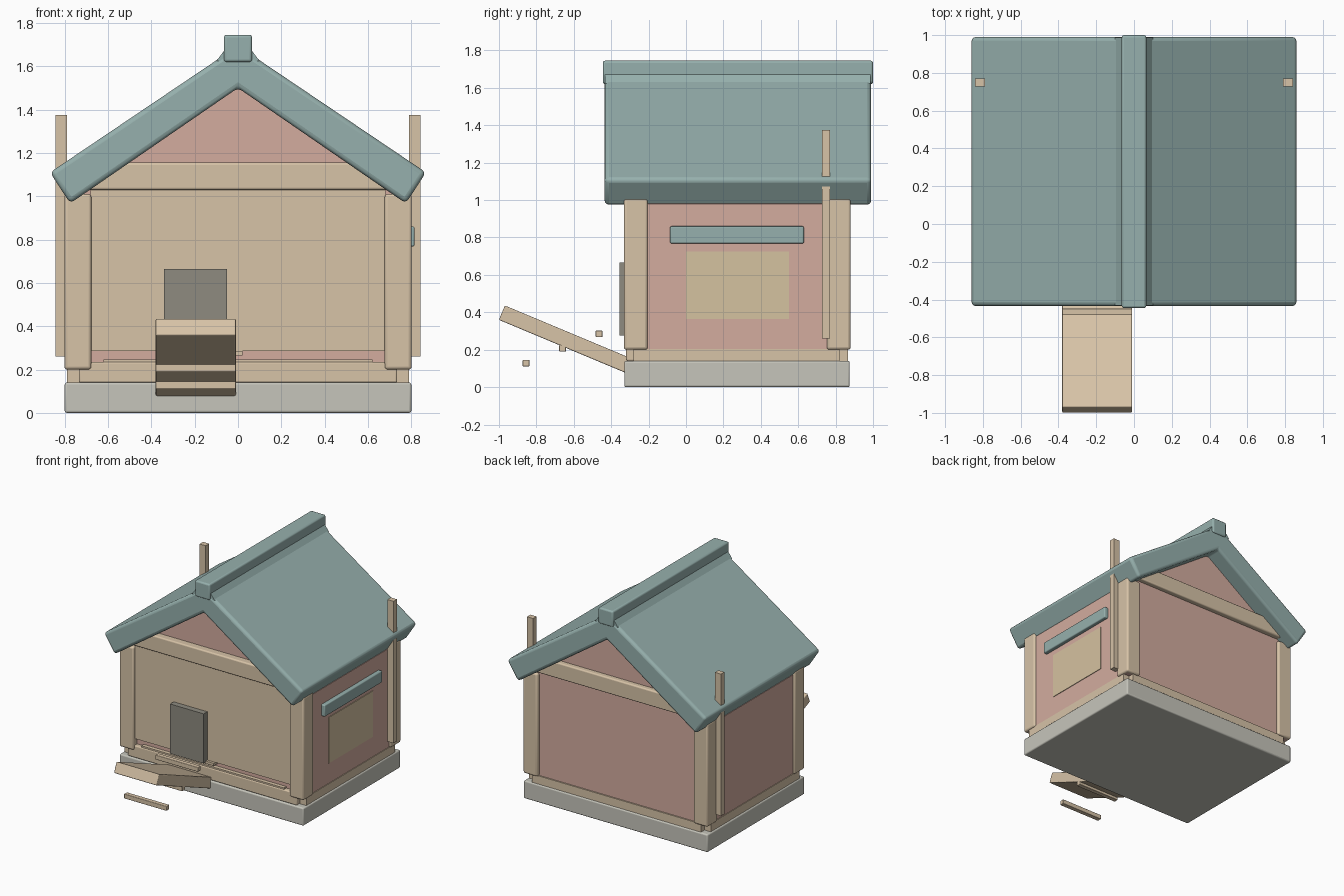
import bpy, bmesh, math
from mathutils import Matrix

cube = bpy.data.objects.get("Cube")
if cube:
    bpy.data.objects.remove(cube, do_unlink=True)


def material(name, rgb):
    lin = [(c / 255 / 12.92) if c < 11 else ((c / 255 + 0.055) / 1.055) ** 2.4 for c in rgb]
    m = bpy.data.materials.new(name)
    m.use_nodes = True
    m.diffuse_color = (*lin, 1)
    bsdf = next(n for n in m.node_tree.nodes if n.type == 'BSDF_PRINCIPLED')
    bsdf.inputs["Base Color"].default_value = (*lin, 1)
    return m


WOOD = material("pale_wood", (215, 195, 167))
ROOF = material("teal_roof", (150, 176, 173))
PINK = material("pink_wall", (211, 172, 159))
STONE = material("grey_stone", (198, 197, 187))
DOOR = material("dark_grey", (142, 139, 128))
GLASS = material("straw_window", (213, 194, 160))


def finish(name, bm, mat, bevel):
    bmesh.ops.recalc_face_normals(bm, faces=bm.faces)
    mesh = bpy.data.meshes.new(name)
    bm.to_mesh(mesh)
    bm.free()
    mesh.materials.append(mat)
    ob = bpy.data.objects.new(name, mesh)
    bpy.context.collection.objects.link(ob)
    if bevel:
        mod = ob.modifiers.new("soft_edges", 'BEVEL')
        mod.width = bevel
        mod.segments = 3
        mod.limit_method = 'ANGLE'
        bpy.ops.object.select_all(action='DESELECT')
        ob.select_set(True)
        bpy.context.view_layer.objects.active = ob
        bpy.ops.object.shade_smooth_by_angle(angle=math.radians(35))
    return ob


def box(name, x, y, z, mat, bevel=0.0):
    """Box from its x, y and z ranges."""
    bm = bmesh.new()
    size = [r[1] - r[0] for r in (x, y, z)]
    mid = [(r[1] + r[0]) / 2 for r in (x, y, z)]
    bmesh.ops.create_cube(bm, size=1, matrix=Matrix.Translation(mid) @ Matrix.Diagonal((*size, 1)))
    return finish(name, bm, mat, bevel)


def prism(name, half, y, mat, bevel=0.0):
    """Right half of an x-z profile, mirrored and run along y."""
    pts = half + [(-px, pz) for px, pz in reversed(half) if px > 0]
    bm = bmesh.new()
    face = bm.faces.new([bm.verts.new((px, y[0], pz)) for px, pz in pts])
    new = bmesh.ops.extrude_face_region(bm, geom=[face])["geom"]
    bmesh.ops.translate(bm, vec=(0, y[1] - y[0], 0),
                        verts=[v for v in new if isinstance(v, bmesh.types.BMVert)])
    return finish(name, bm, mat, bevel)


# Base and walls
box("foundation", (-0.8, 0.8), (-0.33, 0.875), (0, 0.14), STONE, 0.01)
prism("walls", [(0, 1.52), (0.785, 0.98), (0.785, 0.2)], (-0.285, 0.855), PINK)

# Sills, beams and corner posts
box("front_sill", (-0.735, 0.735), (-0.32, -0.2), (0.14, 0.235), WOOD, 0.008)
box("front_batten", (-0.62, 0.62), (-0.315, -0.28), (0.235, 0.247), WOOD)
box("back_sill", (-0.735, 0.735), (0.74, 0.865), (0.14, 0.205), WOOD)
box("front_beam", (-0.74, 0.74), (-0.34, -0.24), (1.03, 1.155), WOOD, 0.01)
box("back_beam", (-0.74, 0.74), (0.8, 0.895), (1.03, 1.155), WOOD, 0.01)
for side, s in (("left", 1), ("right", -1)):
    def span(a, b):
        return sorted((s * a, s * b))
    box(side + "_sill", span(0.66, 0.79), (-0.28, 0.82), (0.14, 0.205), WOOD)
    box(side + "_front_post", span(0.677, 0.802), (-0.332, -0.205), (0.2, 1.01), WOOD, 0.014)
    box(side + "_back_post", span(0.677, 0.802), (0.753, 0.88), (0.2, 1.01), WOOD, 0.014)
    box(side + "_pole", span(0.79, 0.843), (0.727, 0.77), (0.26, 1.375), WOOD)

# Front panel and door
box("front_panel", (-0.68, 0.68), (-0.31, -0.28), (0.285, 1.035), WOOD)
box("door", (-0.342, -0.05), (-0.355, -0.3), (0.275, 0.665), DOOR)
box("threshold", (-0.36, 0.02), (-0.33, -0.28), (0.265, 0.285), WOOD)

# Side window and its awning bar
box("window", (0.783, 0.79), (0, 0.55), (0.365, 0.725), GLASS)
box("awning_bar", (0.76, 0.815), (-0.085, 0.63), (0.768, 0.86), ROOF, 0.008)

# Roof, ridge flashing and ridge cap
prism("roof", [(0, 1.695), (0.868, 1.11), (0.775, 0.967), (0, 1.5)], (-0.435, 0.99), ROOF, 0.022)
prism("ridge_flashing", [(0.06, 1.678), (0.1, 1.624)], (-0.432, 0.987), ROOF)
box("ridge_cap", (-0.065, 0.065), (-0.445, 1.0), (1.62, 1.745), ROOF, 0.012)

# Ramp and loose cleats
ramp = box("ramp", (-0.185, 0.185), (-0.37, 0.37), (-0.0415, 0.0415), WOOD, 0.006)
ramp.location = (-0.195, -0.643, 0.255)
ramp.rotation_euler.x = math.radians(-22.7)
for i, (y, z) in enumerate(((-0.465, 0.285), (-0.66, 0.207), (-0.855, 0.128))):
    box(f"cleat_{i + 1}", (-0.38, -0.01), (y - 0.018, y + 0.018), (z - 0.018, z + 0.018), WOOD, 0.004)
